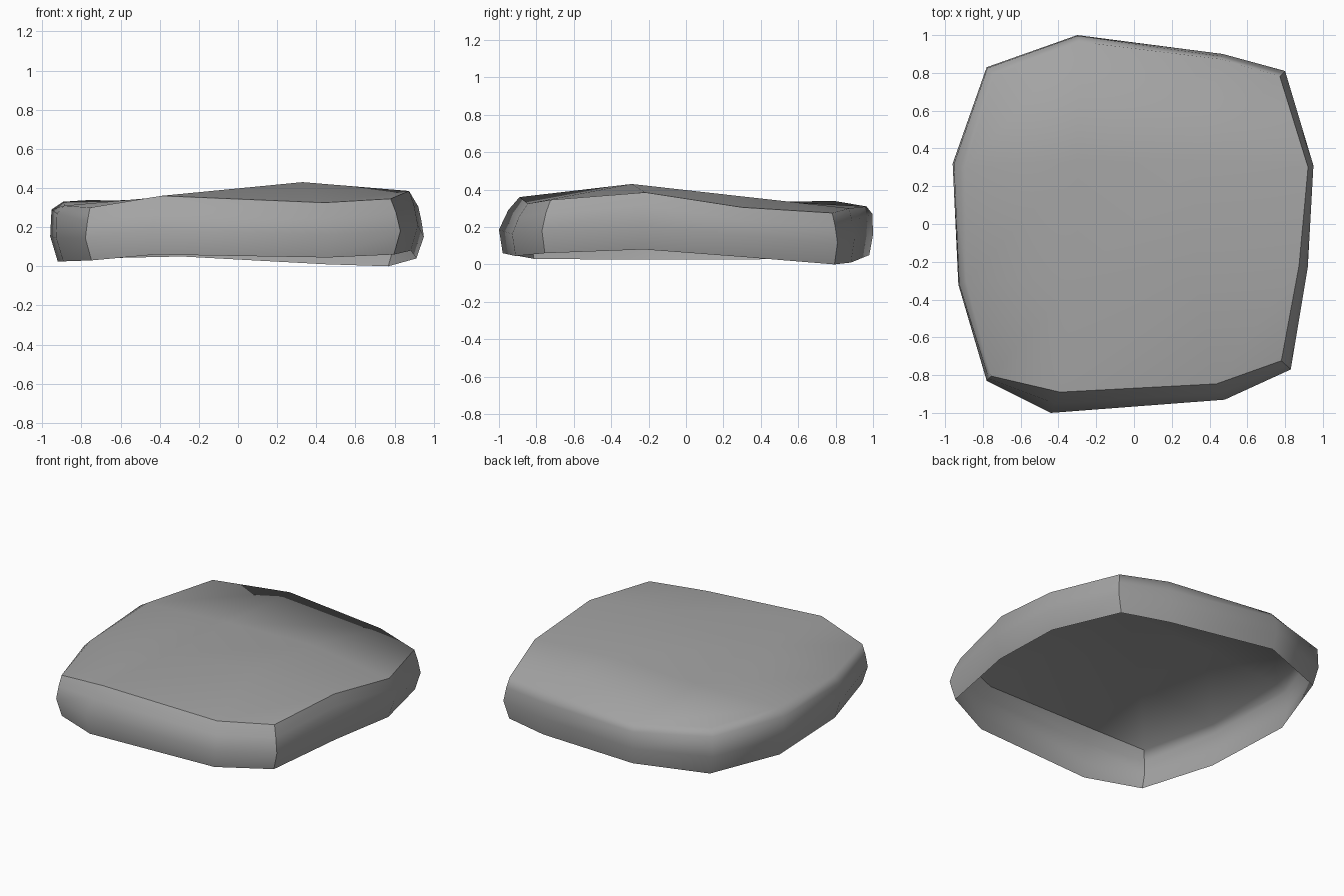
import bpy
import bmesh
from mathutils import Vector

# Remove the default object only
default_cube = bpy.data.objects.get("Cube")
if default_cube:
    bpy.data.objects.remove(default_cube, do_unlink=True)

# Stone colour
stone_grey = bpy.data.materials.new("stone_grey")
colour = (0.37, 0.37, 0.37, 1)
stone_grey.diffuse_color = colour
stone_grey.use_nodes = True
shader = next(n for n in stone_grey.node_tree.nodes if n.type == 'BSDF_PRINCIPLED')
shader.inputs["Base Color"].default_value = colour

# Widest outline, counter-clockwise from the front right corner:
# x, y, scale of the top edge, height of the top edge, height of the rim
OUTLINE = [
    (-.78, -.83, .97, .30, .03), (-.44, -1, .89, .36, .06),
    (.48, -.93, .91, .325, .045), (.83, -.77, .94, .345, .06),
    (.92, -.23, .95, .385, .08), (.95, .31, .97, .305, .04),
    (.80, .81, .965, .275, 0), (.47, .90, .97, .30, .01),
    (-.30, 1, .965, .31, .05), (-.78, .83, .95, .34, .04),
    (-.96, .32, .93, .33, .025), (-.93, -.32, .955, .31, .025),
]

# Gently domed middle of the top
CROWN = [(-.30, -.29, .362), (.33, -.29, .43), (.33, .33, .36), (-.30, .33, .345)]

# Outline points with a crisp upright corner, and crisp sides of the top edge
CRISP_CORNERS = (0, 3, 6)
CRISP_SIDES = (0, 1, 2, 3, 4, 5, 8)


def add_ring(bm, place):
    """Add one loop of vertices, placed by a rule from the outline."""
    return [bm.verts.new(place(*point)) for point in OUTLINE]


def bridge(bm, lower, upper):
    """Join two loops with a band of quads."""
    count = len(lower)
    for i in range(count):
        j = (i + 1) % count
        bm.faces.new((lower[i], lower[j], upper[j], upper[i]))


def rim(x, y, scale, top, low):
    return Vector((x * .96, y * .98, low))


def waist(x, y, scale, top, low):
    return Vector((x, y, low + (top - low) * .42))


def shoulder(x, y, scale, top, low):
    # The back right side stands upright, the others lean inwards
    upright = y - x > .5
    lean = .1 if upright else .45
    drop = .04 if upright else .07
    inset = 1 - (1 - scale) * lean
    return Vector((x * inset, y * inset, top - drop))


def top_edge(x, y, scale, top, low):
    return Vector((x * scale, y * scale, top))


# Rounded wall, open underneath
bm = bmesh.new()
rings = [add_ring(bm, rule) for rule in (rim, waist, shoulder, top_edge)]
for lower, upper in zip(rings, rings[1:]):
    bridge(bm, lower, upper)

# Top surface: a three by three patch of quads
t = rings[-1]
a, b, c, d = [bm.verts.new(point) for point in CROWN]
patches = [
    (t[0], t[1], a, t[11]), (t[1], t[2], b, a), (t[2], t[3], t[4], b),
    (t[11], a, d, t[10]), (a, b, c, d), (b, t[4], t[5], c),
    (t[10], d, t[8], t[9]), (d, c, t[7], t[8]), (c, t[5], t[6], t[7]),
]
for patch in patches:
    bm.faces.new(patch)
bmesh.ops.recalc_face_normals(bm, faces=bm.faces[:])

# Smooth shading with crisp corners and top edges
for face in bm.faces:
    face.smooth = True
for i in CRISP_CORNERS:
    for lower, upper in zip(rings, rings[1:]):
        bm.edges.get((lower[i], upper[i])).smooth = False
for i in CRISP_SIDES:
    bm.edges.get((t[i], t[i + 1])).smooth = False

mesh = bpy.data.meshes.new("flat_stone")
bm.to_mesh(mesh)
bm.free()
mesh.materials.append(stone_grey)
stone = bpy.data.objects.new("flat_stone", mesh)
bpy.context.collection.objects.link(stone)
